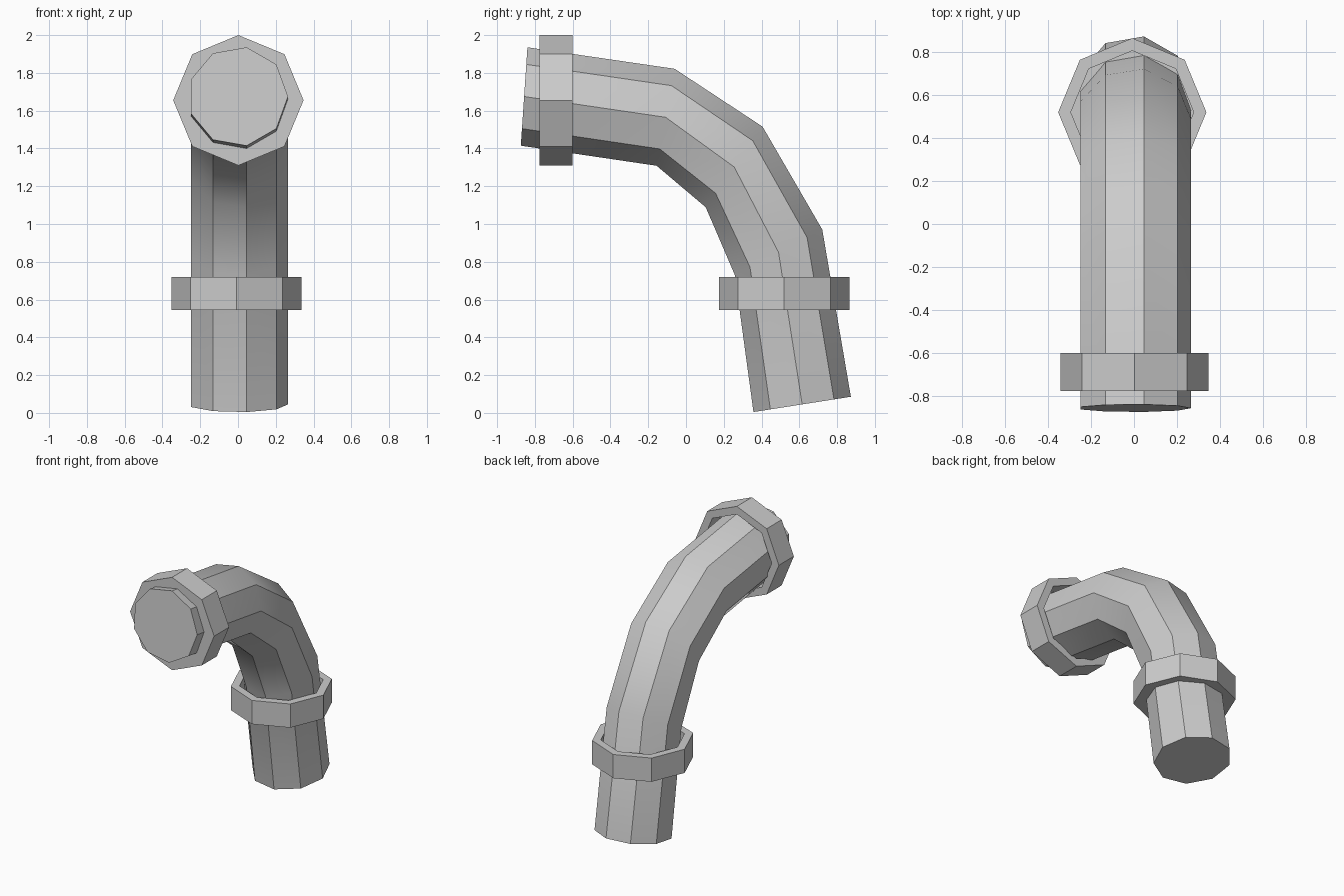
import bpy, bmesh
from math import cos, sin, tau, radians
from mathutils import Vector, Matrix

if "Cube" in bpy.data.objects:
    bpy.data.objects.remove(bpy.data.objects["Cube"])


def finish(bm, name, smooth=None):
    bmesh.ops.recalc_face_normals(bm, faces=bm.faces)
    me = bpy.data.meshes.new(name)
    bm.to_mesh(me)
    bm.free()
    ob = bpy.data.objects.new(name, me)
    bpy.context.collection.objects.link(ob)
    if smooth:
        bpy.ops.object.select_all(action='DESELECT')
        ob.select_set(True)
        bpy.context.view_layer.objects.active = ob
        bpy.ops.object.shade_smooth_by_angle(angle=smooth)
    return ob


def loft(bm, rings, closed=False):
    n = len(rings[0])
    pairs = list(zip(rings, rings[1:]))
    for a, b in pairs:
        for i in range(n):
            j = (i + 1) % n
            bm.faces.new((a[i], a[j], b[j], b[i]))


# Bent pipe: nine-sided section; each ring is centre (y, z) and outward direction (y, z)
R = 0.265
path = [((-0.857, 1.675), (0.035, 0.52)),
        ((-0.108, 1.565), (0.095, 0.51)),
        ((0.255, 1.302), (0.30, 0.425)),
        ((0.49, 0.85), (0.46, 0.24)),
        ((0.615, 0.045), (0.51, 0.08))]
bm = bmesh.new()
rings = []
for c, d in path:
    up = Vector((0, *d)).normalized()
    rings.append([bm.verts.new(Vector((0, *c)) + Vector((R * cos(tau * i / 9), 0, 0))
                               + up * R * sin(tau * i / 9)) for i in range(9)])
loft(bm, rings)
bm.faces.new(rings[0])
bm.faces.new(rings[-1])
finish(bm, "bent_pipe", radians(35))


# Octagonal collars: solid outer face, recessed face towards the bend
def collar(name, matrix):
    bm = bmesh.new()
    profile = [(0.345, -0.088), (0.345, 0.088), (0.286, 0.088), (0.286, -0.03)]
    rs = [[bm.verts.new((r * cos(tau * i / 8), r * sin(tau * i / 8), z)) for i in range(8)]
          for r, z in profile]
    loft(bm, rs)
    bm.faces.new(rs[0])
    bm.faces.new(rs[-1])
    bm.transform(matrix)
    finish(bm, name)


collar("lower_collar", Matrix.Translation((-0.008, 0.52, 0.632)))
collar("upper_collar", Matrix.Translation((0.002, -0.688, 1.655)) @ Matrix.Rotation(radians(-90), 4, 'X'))
